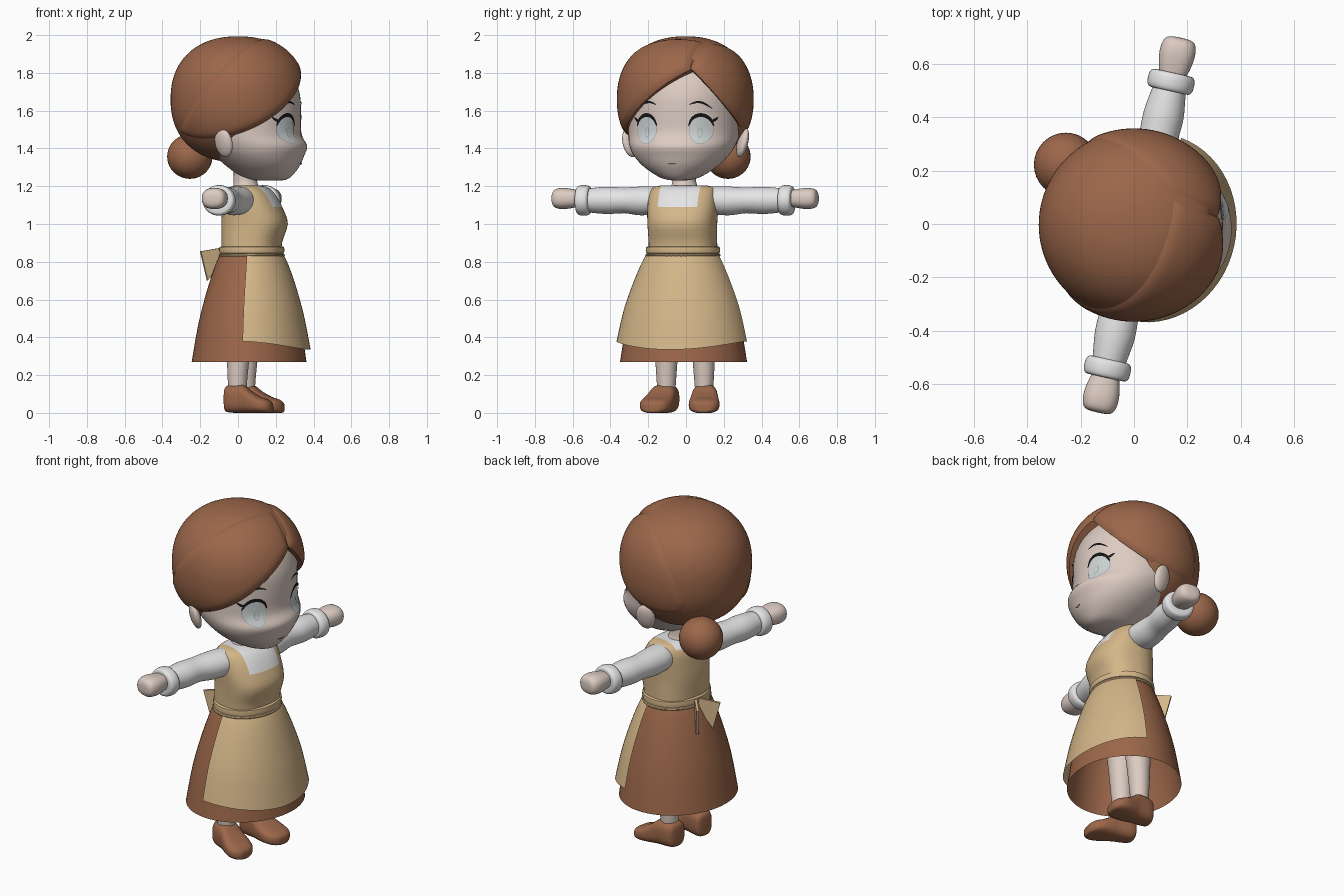
import bpy, bmesh, math
from mathutils import Vector, Matrix
from mathutils.bvhtree import BVHTree

if "Cube" in bpy.data.objects:
    bpy.data.objects.remove(bpy.data.objects["Cube"])

TURN = Matrix.Rotation(math.radians(-12.5), 4, 'Z')  # figure is built facing +x, then turned


def material(name, r, g, b):
    m = bpy.data.materials.new(name)
    m.diffuse_color = (r, g, b, 1)
    m.use_nodes = True
    m.node_tree.nodes["Principled BSDF"].inputs["Base Color"].default_value = m.diffuse_color
    return m


BROWN = material("brown", .33, .135, .068)
TAN = material("tan", .66, .47, .25)
SKIN = material("skin", .72, .60, .54)
WHITE = material("white", .78, .78, .79)
EYE = material("eye_grey", .62, .66, .67)
IRIS = material("iris_grey", .40, .43, .44)
BLACK = material("black", .008, .008, .01)
MOUTH = material("mouth", .25, .16, .14)


def make(name, bm, mats, turn=True, angle=40):
    bmesh.ops.recalc_face_normals(bm, faces=bm.faces)
    me = bpy.data.meshes.new(name)
    bm.to_mesh(me)
    bm.free()
    if turn:
        me.transform(TURN)
    ob = bpy.data.objects.new(name, me)
    bpy.context.collection.objects.link(ob)
    for m in mats if isinstance(mats, list) else [mats]:
        me.materials.append(m)
    bpy.ops.object.select_all(action='DESELECT')
    ob.select_set(True)
    bpy.context.view_layer.objects.active = ob
    bpy.ops.object.shade_smooth_by_angle(angle=math.radians(angle))
    return ob


def resample(rows, k):
    """Catmull-Rom subdivision of a list of rows."""
    out, n = [], len(rows)
    for i in range(n - 1):
        a, b, c, d = rows[max(i - 1, 0)], rows[i], rows[i + 1], rows[min(i + 2, n - 1)]
        for j in range(k):
            t = j / k
            out.append([.5 * (2 * q + (r - p) * t + (2 * p - 5 * q + 4 * r - s) * t * t
                              + (3 * q - p - 3 * r + s) * t ** 3) for p, q, r, s in zip(a, b, c, d)])
    return out + [list(rows[-1])]


def loft(rows, place, n=40, p=2.0, k=3, caps=True):
    """Rows are (t, centre u, centre v, radius u, radius v); place maps (t, u, v) to a point."""
    bm = bmesh.new()
    rings = []
    for t, cu, cv, ru, rv in resample(rows, k):
        ring = []
        for i in range(n):
            c, s = math.cos(math.tau * i / n), math.sin(math.tau * i / n)
            u = cu + max(ru, .001) * math.copysign(abs(c) ** (2 / p), c)
            v = cv + max(rv, .001) * math.copysign(abs(s) ** (2 / p), s)
            ring.append(bm.verts.new(place(t, u, v)))
        rings.append(ring)
    for a, b in zip(rings, rings[1:]):
        for i in range(n):
            bm.faces.new((a[i], a[(i + 1) % n], b[(i + 1) % n], b[i]))
    if caps:
        bm.faces.new(rings[0])
        bm.faces.new(rings[-1])
    return bm


up = lambda t, u, v: (u, v, t)


def ball(name, centre, radii, mat, turn=True, rot=None):
    bm = bmesh.new()
    bmesh.ops.create_uvsphere(bm, u_segments=32, v_segments=20, radius=1)
    m = Matrix.Translation(centre) @ (rot or Matrix()) @ Matrix.Diagonal((*radii, 1))
    bm.transform(m)
    return make(name, bm, mat, turn)


# --- head: (z, front, back, half width)
HEAD = [(1.23, .235, .10, .03), (1.245, .28, .03, .10), (1.30, .325, -.05, .19), (1.36, .352, -.12, .25),
        (1.415, .368, -.19, .28), (1.48, .334, -.24, .295), (1.6, .334, -.27, .30),
        (1.7, .325, -.27, .30), (1.8, .28, -.24, .27), (1.9, .18, -.14, .18), (1.93, .04, -.02, .04)]
bm = loft([(z, (f + b) / 2, 0, (f - b) / 2, w) for z, f, b, w in HEAD], up, n=56, k=4)
skull = BVHTree.FromBMesh(bm)
make("head", bm, SKIN, angle=70)


def on_face(l, z, lift):
    hit, nor, _, _ = skull.ray_cast(Vector((1, l, z)), Vector((-1, 0, 0)))
    return hit + Vector((lift, 0, 0))


def disc(name, l, z, rl, rz, mat, lift):
    bm = bmesh.new()
    mid = bm.verts.new(on_face(l, z, lift))
    last = None
    for r in (.35, .7, 1):
        ring = [bm.verts.new(on_face(l + rl * r * math.cos(a), z + rz * r * math.sin(a), lift))
                for a in [math.tau * i / 32 for i in range(32)]]
        for i in range(32):
            j = (i + 1) % 32
            bm.faces.new((last[i], last[j], ring[j], ring[i]) if last else (mid, ring[i], ring[j]))
        last = ring
    make(name, bm, mat)


def stroke(name, pts, width, mat, lift=.007):
    """Tapered strip painted on the face along (l, z) points."""
    pts = [Vector(q) for q in resample(pts, 5)]
    bm, pair = bmesh.new(), None
    for i, q in enumerate(pts):
        d = (pts[min(i + 1, len(pts) - 1)] - pts[max(i - 1, 0)]).normalized()
        w = width * (.25 + .75 * math.sin(math.pi * i / (len(pts) - 1)))
        new = [bm.verts.new(on_face(q.x - s * d.y * w, q.y + s * d.x * w, lift)) for s in (-1, 1)]
        if pair:
            bm.faces.new((pair[0], pair[1], new[1], new[0]))
        pair = new
    make(name, bm, mat)


for s, side in ((1, "left"), (-1, "right")):
    # eyes, lashes, brows
    l = s * .147
    disc(side + "_eye_rim", l, 1.5, .061, .077, IRIS, .002)
    disc(side + "_eye", l, 1.5, .057, .073, EYE, .004)
    disc(side + "_pupil_ring", l - s * .004, 1.485, .013, .027, IRIS, .006)
    disc(side + "_pupil", l - s * .004, 1.485, .009, .022, EYE, .008)
    arc = [(l + s * .063 * math.cos(a), 1.5 + .077 * math.sin(a))
           for a in [math.radians(d) for d in (165, 135, 105, 75, 45, 15)]]
    stroke(side + "_lash", arc, .010, BLACK)
    stroke(side + "_lash_flick", [(l + s * .045, 1.545), (l + s * .06, 1.548), (l + s * .08, 1.565)], .007, BLACK)
    stroke(side + "_brow", [(s * .09, 1.632), (s * .125, 1.645), (s * .16, 1.64), (s * .2, 1.612)], .006, BLACK)
    ball(side + "_ear", (-.01, s * .305, 1.43), (.055, .027, .078), SKIN,
         rot=Matrix.Rotation(s * .45, 4, 'Z') @ Matrix.Rotation(-s * .25, 4, 'X'))

    # sleeve, cuff, hand along the side axis
    out = lambda t, u, v, s=s: (u, s * t, v)
    make(side + "_sleeve", loft([(.08, .045, 1.125, .06, .06), (.15, .04, 1.125, .085, .073),
                                 (.24, .03, 1.122, .082, .076), (.33, .02, 1.125, .074, .068),
                                 (.42, .02, 1.125, .076, .072), (.50, .02, 1.125, .066, .066),
                                 (.55, .02, 1.125, .058, .058)], out), WHITE)
    make(side + "_cuff", loft([(.515, .02, 1.125, .06, .055), (.518, .02, 1.125, .078, .072),
                               (.535, .02, 1.125, .087, .08), (.565, .02, 1.125, .087, .08),
                               (.582, .02, 1.125, .078, .072), (.585, .02, 1.125, .055, .05)], out), WHITE)
    make(side + "_hand", loft([(.56, .02, 1.135, .045, .04), (.61, .02, 1.135, .06, .05),
                               (.66, .02, 1.135, .067, .056), (.70, .02, 1.135, .06, .05),
                               (.716, .02, 1.135, .04, .03), (.719, .02, 1.135, .002, .002)], out, p=2.4), SKIN)

    # leg and shoe
    make(side + "_leg", loft([(.08, .02, s * .102, .045, .045), (.18, .02, s * .102, .052, .052),
                              (.35, .025, s * .10, .064, .064), (.55, .03, s * .095, .08, .08)], up, n=28), SKIN)
    foot = lambda t, u, v, s=s: (t, u + s * .12 * t, max(v, 0))
    make(side + "_shoe", loft([(-.05, s * .105, .07, .02, .04), (-.042, s * .105, .073, .05, .065),
                               (-.01, s * .105, .075, .064, .074), (.055, s * .107, .074, .07, .074),
                               (.10, s * .11, .056, .078, .058), (.15, s * .113, .042, .083, .043),
                               (.19, s * .113, .035, .07, .036), (.213, s * .113, .028, .04, .025),
                               (.217, s * .113, .025, .01, .008)], foot, p=2.8), BROWN)

stroke("mouth", [(-.025, 1.322), (0, 1.318), (.025, 1.322)], .004, MOUTH)
make("neck", loft([(1.12, .05, 0, .085, .10), (1.19, .045, 0, .07, .075), (1.23, .04, 0, .062, .062),
                   (1.32, .04, 0, .062, .062)], up), SKIN)

# --- hair: rounded dome cut into locks by planes
HC = Vector((0, -.003, 1.66))


def lock(name, scale, planes):
    bm = bmesh.new()
    bmesh.ops.create_uvsphere(bm, u_segments=96, v_segments=64, radius=1)
    for v in bm.verts:
        r = (math.hypot(v.co.x, v.co.y) ** 2.25 + abs(v.co.z) ** 2.25) ** (-1 / 2.25)
        v.co = HC + Vector((v.co.x * .366, v.co.y * .363, v.co.z * .342)) * r * scale
    planes = [(Vector(p), Vector(n).normalized()) for p, n in planes]
    for p, n in planes:
        cut = bmesh.ops.bisect_plane(bm, geom=bm.verts[:] + bm.edges[:] + bm.faces[:], dist=1e-5,
                                     plane_co=p, plane_no=n, clear_inner=True)
        bmesh.ops.holes_fill(bm, edges=[e for e in bm.edges if e.is_boundary])
    # sink the rim so that the lock has a soft edge
    for v in bm.verts:
        d = min((v.co - p).dot(n) for p, n in planes)
        v.co = HC + (v.co - HC) * (1 - .045 * max(0, 1 - d / .045) ** 2)
    make(name, bm, BROWN, turn=False, angle=50)


PART = (.14, .115, 1.9)
lock("right_fringe", 1.0, [((.15, .1, 1.98), (.148, -.043, -.126)),
                           ((-.32, -.15, 1.43), (-.0886, -.1218, .201)),
                           (PART, (-.43, -.9, 0))])
lock("left_fringe", .995, [((.14, .12, 1.98), (.0666, .0552, -.0336)),
                           ((.34, .03, 1.83), (-.0161, .097, .0918)),
                           (PART, (.43, .9, 0))])
lock("back_hair", .975, [((-.03, 0, 1.33), (-1, .2, .62))])
ball("hair_bun", (-.255, .222, 1.357), (.12, .12, .118), BROWN, turn=False)

# --- bodice with a square neckline
bm = loft([(.82, .075, 0, .155, .182), (.90, .075, 0, .155, .18), (1.0, .09, 0, .172, .182),
           (1.08, .08, 0, .156, .186), (1.15, .065, 0, .132, .182), (1.19, .058, 0, .10, .165),
           (1.205, .055, 0, .06, .12)], up, n=48, p=2.4)
for co, no in (((0, .108, 0), (0, 1, 0)), ((0, -.108, 0), (0, 1, 0)), ((0, 0, 1.09), (0, 0, 1)),
               ((.05, 0, 0), (1, 0, 0)), ((0, 0, 1.175), (0, 0, 1))):
    bmesh.ops.bisect_plane(bm, geom=bm.verts[:] + bm.edges[:] + bm.faces[:], plane_co=co, plane_no=no)
for f in bm.faces:
    c = f.calc_center_median()
    if abs(c.y) < .108 and c.z > (1.09 if c.x > .05 else 1.175):
        f.material_index = 1
make("bodice", bm, [TAN, WHITE])

# --- skirt and apron
SKIRT = [(.86, .07, 0, .15, .175), (.80, .07, 0, .18, .205), (.67, .067, 0, .222, .25),
         (.48, .063, 0, .268, .302), (.27, .06, 0, .302, .338)]
make("skirt", loft(SKIRT, up, n=56, caps=False), BROWN)
bm = bmesh.new()
grid = []
rows = resample(SKIRT, 6)
for i in range(29):
    a = math.radians(-83 + 166 * i / 28)
    hem = .335 + .045 * abs(math.sin(a)) ** 2
    col = []
    for z, cu, _, ru, rv in rows:
        t = (.86 - z) / .59
        g = .006 + .012 * t
        col.append(bm.verts.new((cu + (ru + g) * math.cos(a), (rv + g) * math.sin(a), .86 - t * (.86 - hem))))
    grid.append(col)
for a, b in zip(grid, grid[1:]):
    for j in range(len(a) - 1):
        bm.faces.new((a[j], b[j], b[j + 1], a[j + 1]))
for v in bm.verts:  # keep the cloth clear of the skirt under it
    v.co.x += .008 * max(0, .86 - v.co.z)
make("apron", bm, TAN)

# --- belt bands and bow
for name, z0, z1, g in (("belt", .842, .882, .014), ("belt_lower_band", .825, .845, .016)):
    make(name, loft([(z0, .075, 0, .15, .175), (z0 + .004, .075, 0, .155 + g, .182 + g),
                     (z1 - .004, .075, 0, .155 + g, .182 + g), (z1, .075, 0, .15, .175)], up, n=48, k=2), TAN)
for s, side in ((1, "left"), (-1, "right")):
    d = Vector((-.80, s * .60, 0))
    side_off = Vector((.6, s * .8, 0)) * .007
    root = Vector((-.085, s * .008, 0))
    bm = bmesh.new()
    front, back = [[bm.verts.new(root + d * r + Vector((0, 0, z)) + side_off * k)
                    for r, z in ((0, .875), (.125, .855), (.085, .70), (0, .82))] for k in (-1, 1)]
    bm.faces.new(front)
    bm.faces.new(back)
    for i in range(4):
        bm.faces.new((front[i], front[(i + 1) % 4], back[(i + 1) % 4], back[i]))
    make(side + "_bow_wing", bm, TAN)
